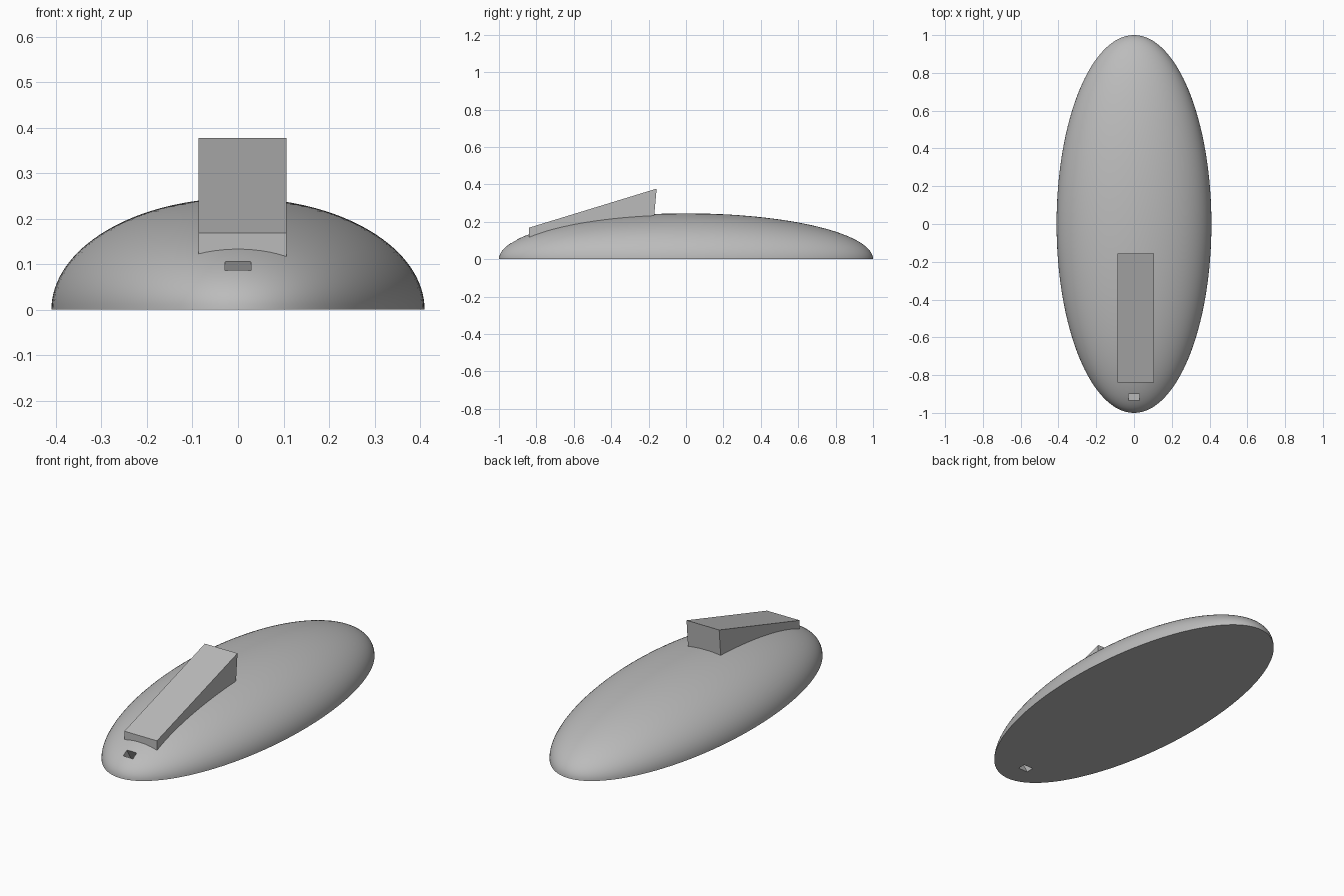
import bpy, bmesh, math
from mathutils import Matrix, Vector

cube = bpy.data.objects.get("Cube")
if cube:
    bpy.data.objects.remove(cube, do_unlink=True)

HALF_X, HALF_Y, HEIGHT = 0.41, 1.0, 0.245

grey = bpy.data.materials.new("plain grey")
grey.use_nodes = True
grey.diffuse_color = (0.5, 0.5, 0.5, 1)
grey.node_tree.nodes["Principled BSDF"].inputs["Base Color"].default_value = (0.5, 0.5, 0.5, 1)


def add_object(name, bm):
    bmesh.ops.recalc_face_normals(bm, faces=bm.faces)
    mesh = bpy.data.meshes.new(name)
    bm.to_mesh(mesh)
    bm.free()
    mesh.materials.append(grey)
    obj = bpy.data.objects.new(name, mesh)
    bpy.context.collection.objects.link(obj)
    return obj


# Domed body: upper half of a stretched sphere, closed by a flat base
bm = bmesh.new()
bmesh.ops.create_uvsphere(bm, u_segments=128, v_segments=64, radius=1)
bmesh.ops.scale(bm, vec=(HALF_X, HALF_Y, HEIGHT), verts=bm.verts)
bmesh.ops.bisect_plane(bm, geom=bm.verts[:] + bm.edges[:] + bm.faces[:], dist=1e-5,
                       plane_co=(0, 0, 0), plane_no=(0, 0, 1), clear_inner=True)
bmesh.ops.contextual_create(bm, geom=[e for e in bm.edges if e.is_boundary])
body = add_object("domed_body", bm)

# Slot cutter: box lined up with the dome's normal near the front tip
slot_y = -0.918
slot_z = HEIGHT * math.sqrt(1 - slot_y ** 2)
tilt = math.atan2(-slot_y, slot_z / HEIGHT ** 2)
bm = bmesh.new()
bmesh.ops.create_cube(bm, size=1, matrix=Matrix.Translation(Vector((0, slot_y, slot_z)))
                      @ Matrix.Rotation(tilt, 4, "X") @ Matrix.Diagonal((0.058, 0.038, 0.5, 1)))
cutter = add_object("slot_cutter", bm)
cutter.hide_render = True

cut = body.modifiers.new("slot", "BOOLEAN")
cut.operation = "DIFFERENCE"
cut.solver = "EXACT"
cut.object = cutter
bpy.context.view_layer.objects.active = body
body.select_set(True)
bpy.ops.object.modifier_apply(modifier=cut.name)
bpy.data.objects.remove(cutter, do_unlink=True)
bpy.ops.object.shade_smooth_by_angle(angle=math.radians(30))

# Wedge on top: side profile (y, z) pushed across x, its underside sunk in the dome
profile = [(-0.84, 0.168), (-0.157, 0.377), (-0.172, 0.21), (-0.5, 0.17), (-0.84, 0.1)]
bm = bmesh.new()
side = bm.faces.new([bm.verts.new((-0.087, y, z)) for y, z in profile])
pushed = bmesh.ops.extrude_face_region(bm, geom=[side])["geom"]
bmesh.ops.translate(bm, vec=(0.194, 0, 0),
                    verts=[v for v in pushed if isinstance(v, bmesh.types.BMVert)])
add_object("wedge", bm)
